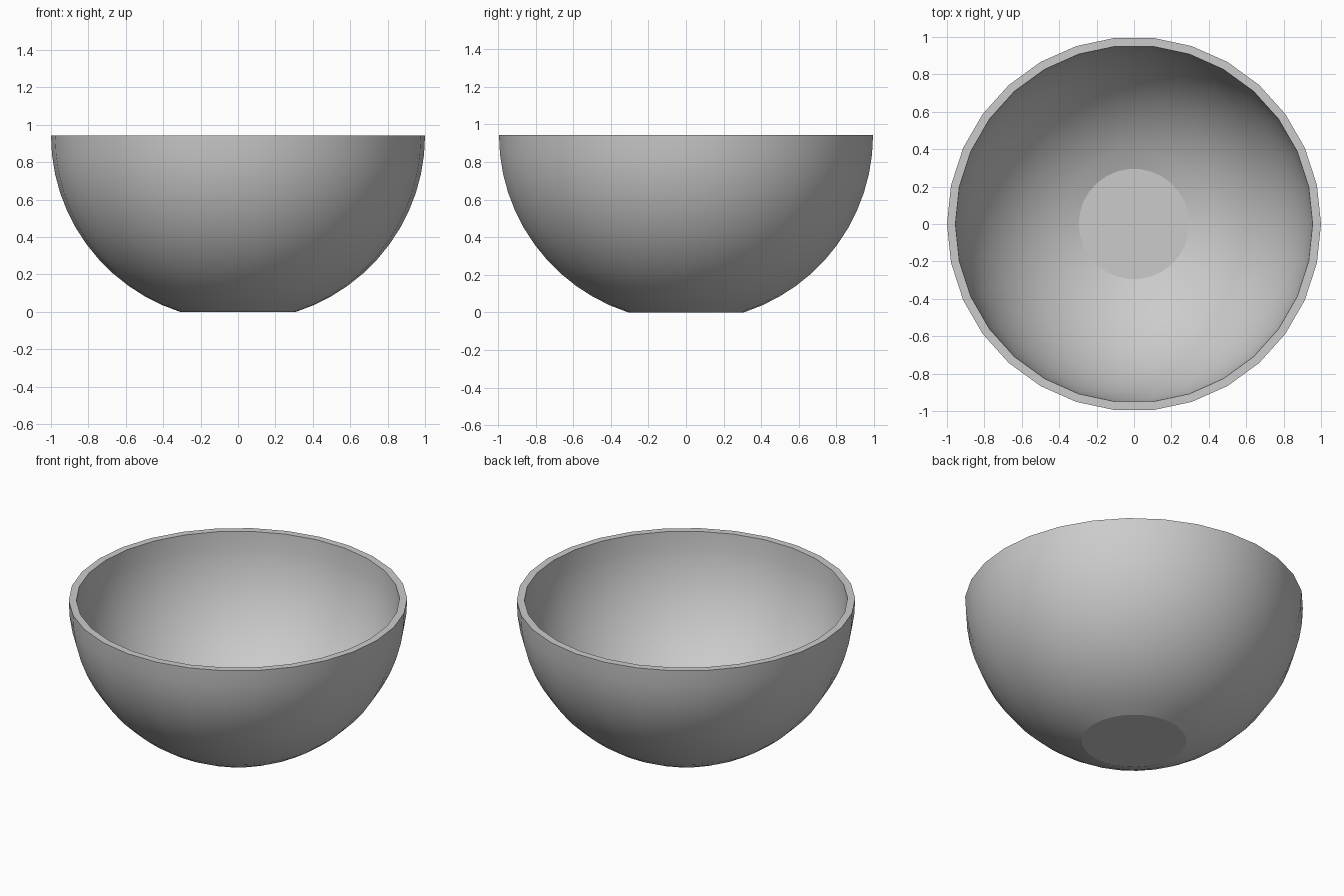
import bpy, bmesh
from math import sin, cos, pi, radians

if "Cube" in bpy.data.objects:
    bpy.data.objects.remove(bpy.data.objects["Cube"])

SIDES = 30
HEIGHT = 0.943
WALL = 0.045
ZS = HEIGHT / cos(radians(18))


def arc(radius):
    # sphere section from the flat foot up to the rim, in 6 degree steps
    return [(radius * sin(radians(a)), HEIGHT - ZS * radius * cos(radians(a)))
            for a in range(18, 91, 6)]


# closed profile: outer wall upward, then inner wall downward
profile = arc(1.0) + arc(1.0 - WALL)[::-1]

bm = bmesh.new()
rings = [[bm.verts.new((r * cos(2 * pi * i / SIDES), r * sin(2 * pi * i / SIDES), z))
          for i in range(SIDES)] for r, z in profile]
for lower, upper in zip(rings, rings[1:]):
    for i in range(SIDES):
        j = (i + 1) % SIDES
        bm.faces.new((lower[i], lower[j], upper[j], upper[i]))

# flat foot and flat inner floor
bm.faces.new(rings[0][::-1])
bm.faces.new(rings[-1])
bmesh.ops.recalc_face_normals(bm, faces=bm.faces[:])

mesh = bpy.data.meshes.new("bowl")
bm.to_mesh(mesh)
bm.free()
bowl = bpy.data.objects.new("bowl", mesh)
bpy.context.collection.objects.link(bowl)

# smooth walls, crisp rim and foot
bpy.context.view_layer.objects.active = bowl
bowl.select_set(True)
bpy.ops.object.shade_smooth_by_angle(angle=radians(15))
